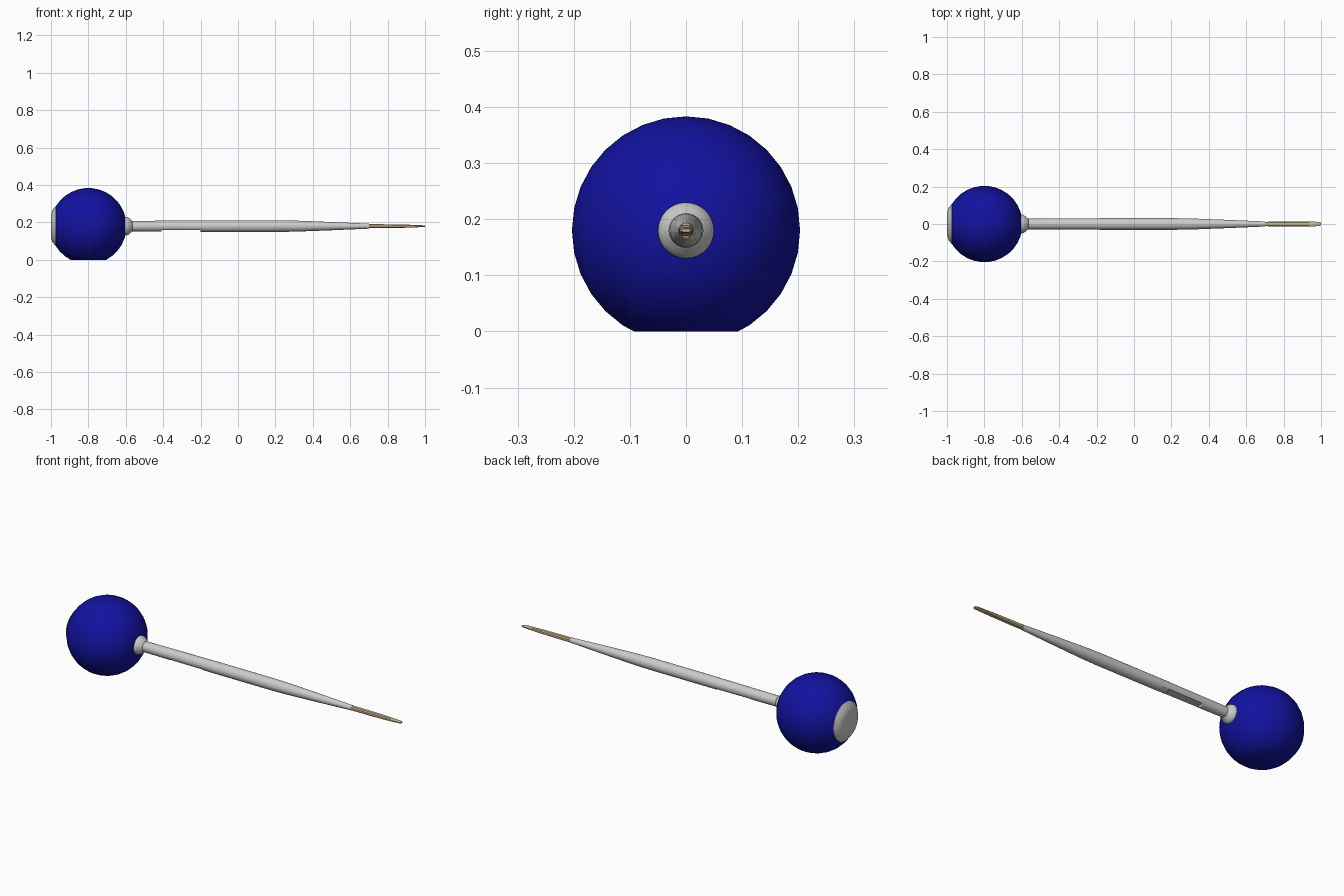
import bpy, bmesh, math
from mathutils import Vector

if "Cube" in bpy.data.objects:
    bpy.data.objects.remove(bpy.data.objects["Cube"])

AXIS_Z = 0.18       # height of the long axis
BALL_X = -0.80
BALL_R = 0.204


def finish(bm, name, color=None, angle=35):
    bmesh.ops.recalc_face_normals(bm, faces=bm.faces[:])
    mesh = bpy.data.meshes.new(name)
    bm.to_mesh(mesh)
    bm.free()
    ob = bpy.data.objects.new(name, mesh)
    bpy.context.collection.objects.link(ob)
    if color:
        mat = bpy.data.materials.new(name + "_colour")
        mat.diffuse_color = color
        mat.use_nodes = True
        mat.node_tree.nodes["Principled BSDF"].inputs["Base Color"].default_value = mat.diffuse_color
        mesh.materials.append(mat)
    bpy.ops.object.select_all(action='DESELECT')
    ob.select_set(True)
    bpy.context.view_layer.objects.active = ob
    bpy.ops.object.shade_smooth_by_angle(angle=math.radians(angle))
    return ob


def loft(rings):
    """Skin a list of point rings and cap both ends."""
    bm = bmesh.new()
    loops = [[bm.verts.new(p) for p in ring] for ring in rings]
    n = len(loops[0])
    for a, b in zip(loops, loops[1:]):
        for i in range(n):
            j = (i + 1) % n
            bm.faces.new((a[i], a[j], b[j], b[i]))
    bm.faces.new(loops[0])
    bm.faces.new(loops[-1])
    return bm


def lathe(profile, n=32):
    """Turn (x, radius) points around the long axis."""
    return loft([[(x, r * math.cos(2 * math.pi * i / n),
                   AXIS_Z + r * math.sin(2 * math.pi * i / n))
                  for i in range(n)] for x, r in profile])


# Ball handle, with a flat foot on the ground
angles = [math.radians(8 + (149 - 8) * i / 13) for i in range(14)]
bm = lathe([(BALL_X + BALL_R * math.cos(a), BALL_R * math.sin(a)) for a in angles])
cut = bmesh.ops.bisect_plane(bm, geom=bm.verts[:] + bm.edges[:] + bm.faces[:],
                             plane_co=(0, 0, 0), plane_no=(0, 0, -1), clear_outer=True)
rim = [e for e in cut["geom_cut"] if isinstance(e, bmesh.types.BMEdge)]
bmesh.ops.contextual_create(bm, geom=rim)
ball = finish(bm, "ball_handle", (0.006, 0.006, 0.35, 1))
bevel = ball.modifiers.new("foot_edge", 'BEVEL')
bevel.width = 0.008
bevel.segments = 2
bevel.limit_method = 'ANGLE'
bevel.angle_limit = math.radians(40)

# Grey end cap
finish(lathe([(-0.97, 0.106), (-0.976, 0.106), (-0.992, 0.085), (-1.0, 0.06)]), "end_cap", angle=40)

# Flared collar where the shaft enters the ball
finish(lathe([(-0.62, 0.044), (-0.608, 0.049), (-0.598, 0.05), (-0.588, 0.047),
              (-0.58, 0.041), (-0.572, 0.034), (-0.565, 0.028)]), "collar", angle=50)

# Tapering shaft with a shallow flat pocket underneath
shaft = finish(lathe([(-0.61, 0.028), (-0.42, 0.029), (-0.15, 0.031), (0.22, 0.031),
                      (0.32, 0.029), (0.5, 0.022), (0.70, 0.0135)]), "shaft")
bm = bmesh.new()
bmesh.ops.create_cube(bm, size=1)
bmesh.ops.scale(bm, vec=(0.21, 0.1, 0.05), verts=bm.verts)
bmesh.ops.translate(bm, vec=Vector((-0.305, 0, AXIS_Z - 0.0195 - 0.025)), verts=bm.verts)
cutter = finish(bm, "pocket_cutter")
cutter.hide_render = True
boolean = shaft.modifiers.new("pocket", 'BOOLEAN')
boolean.operation = 'DIFFERENCE'
boolean.solver = 'EXACT'
boolean.object = cutter
bpy.ops.object.select_all(action='DESELECT')
shaft.select_set(True)
bpy.context.view_layer.objects.active = shaft
bpy.ops.object.modifier_apply(modifier="pocket")
bpy.data.objects.remove(cutter)

# Flat bit: chamfered rectangular section, thinning to a rounded tip
section = [(1, 0.5), (0.6, 1), (-0.6, 1), (-1, 0.5), (-1, -0.5), (-0.6, -1), (0.6, -1), (1, -0.5)]
stations = [(0.68, 0.0115, 0.0105), (0.75, 0.0125, 0.0105), (0.88, 0.0125, 0.009),
            (0.96, 0.0125, 0.006), (0.99, 0.0115, 0.0045), (1.0, 0.007, 0.003)]
finish(loft([[(x, w * y, AXIS_Z + h * z) for y, z in section] for x, w, h in stations]),
       "bit", (0.62, 0.48, 0.28, 1), angle=25)
